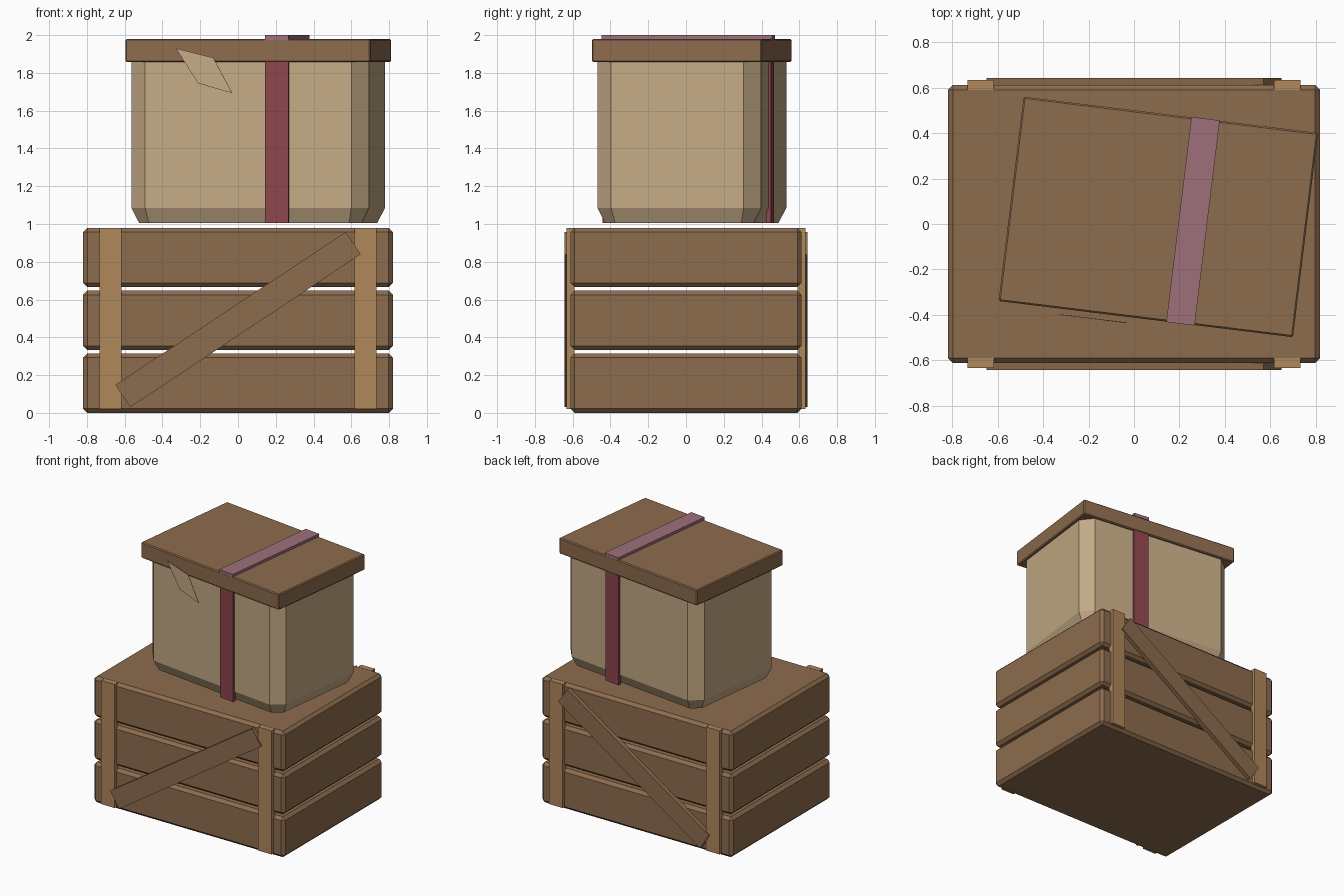
import bpy, bmesh
from math import radians, atan2
from mathutils import Matrix, Vector

cube = bpy.data.objects.get("Cube")
if cube:
    bpy.data.objects.remove(cube, do_unlink=True)


def material(name, rgb):
    lin = [((c / 255 + 0.055) / 1.055) ** 2.4 for c in rgb] + [1.0]
    m = bpy.data.materials.new(name)
    m.use_nodes = True
    m.diffuse_color = lin
    m.node_tree.nodes["Principled BSDF"].inputs["Base Color"].default_value = lin
    return m


WOOD = material("brown wood", (141, 108, 78))
POST = material("light wood", (175, 136, 91))
CARD = material("tan card", (196, 170, 133))
RED = material("red ribbon", (140, 70, 78))
MAUVE = material("mauve ribbon", (159, 112, 123))

# The upper box sits turned on the crate
TURN = Matrix.Translation((0.107, 0.031, 0)) @ Matrix.Rotation(radians(-7), 4, 'Z')


def finish(name, bm, mat, matrix=Matrix()):
    bmesh.ops.recalc_face_normals(bm, faces=bm.faces)
    me = bpy.data.meshes.new(name)
    bm.to_mesh(me)
    bm.free()
    me.materials.append(mat)
    ob = bpy.data.objects.new(name, me)
    ob.matrix_world = matrix
    bpy.context.collection.objects.link(ob)
    return ob


def box(name, lo, hi, mat, bevel=0, matrix=Matrix()):
    lo, hi = Vector(lo), Vector(hi)
    bm = bmesh.new()
    bmesh.ops.create_cube(bm, size=1)
    for v in bm.verts:
        v.co = (lo + hi) / 2 + v.co * (hi - lo)
    if bevel:
        bmesh.ops.bevel(bm, geom=bm.edges[:], offset=bevel, segments=1,
                        profile=0.5, affect='EDGES')
    return finish(name, bm, mat, matrix)


def octagon(a, b, c):
    """Rectangle of half sizes a, b with corners cut by c."""
    return [(a - c, -b), (a, c - b), (a, b - c), (a - c, b),
            (c - a, b), (-a, b - c), (-a, c - b), (c - a, -b)]


# Crate: three separate chamfered tiers
for name, z in (("bottom", 0), ("middle", 0.333), ("top", 0.666)):
    box(f"crate_{name}_tier", (-0.82, -0.611, z), (0.82, 0.611, z + 0.314), WOOD, 0.022)

# Upright posts and diagonal braces on the front and back
slope = atan2(0.81, 1.22)
for side, s in (("front", -1), ("back", 1)):
    for hand, t in (("right", -1), ("left", 1)):
        box(f"{side}_{hand}_post", (t * 0.675 - 0.058, s * 0.612 - 0.021, 0.02),
            (t * 0.675 + 0.058, s * 0.612 + 0.021, 0.98), POST)
    box(f"{side}_brace", (-0.732, -0.02, -0.071), (0.732, 0.02, 0.071), WOOD,
        matrix=Matrix.Translation((0, s * 0.623, 0.494)) @ Matrix.Rotation(-slope, 4, 'Y'))

# Box body: cut corners, drawn in at the base
bm = bmesh.new()
cut = 0.083
rings = []
for inset, z in ((0.04, 1.004), (0, 1.085), (0, 1.88)):
    pts = octagon(0.633 - inset, 0.436 - inset, cut - inset * 0.586)
    rings.append([bm.verts.new((x, y, z)) for x, y in pts])
for low, high in zip(rings, rings[1:]):
    for i in range(8):
        j = (i + 1) % 8
        bm.faces.new((low[i], low[j], high[j], high[i]))
bm.faces.new(rings[0])
bm.faces.new(rings[-1])
finish("box_body", bm, CARD, TURN)

# Lid with slightly softened edges
box("box_lid", (-0.653, -0.453, 1.857), (0.653, 0.453, 1.98), WOOD, 0.007, TURN)

# Ribbon over the lid and down both sides
x0, x1 = 0.091, 0.217
box("ribbon_top", (x0, -0.455, 1.975), (x1, 0.455, 2.0), MAUVE, matrix=TURN)
for side, s in (("front", -1), ("back", 1)):
    box(f"ribbon_{side}", (x0, s * 0.437 - 0.012, 1.006),
        (x1, s * 0.437 + 0.012, 1.87), RED, matrix=TURN)

# Slanted paper tag in front of the lid
bm = bmesh.new()
tag = [(-0.381, 1.93), (-0.18, 1.88), (-0.079, 1.692), (-0.262, 1.745)]
face = bm.faces.new([bm.verts.new((x, -0.481, z)) for x, z in tag])
extruded = bmesh.ops.extrude_face_region(bm, geom=[face], use_keep_orig=True)["geom"]
for v in extruded:
    if isinstance(v, bmesh.types.BMVert):
        v.co.y += 0.003
finish("paper_tag", bm, CARD, TURN)
